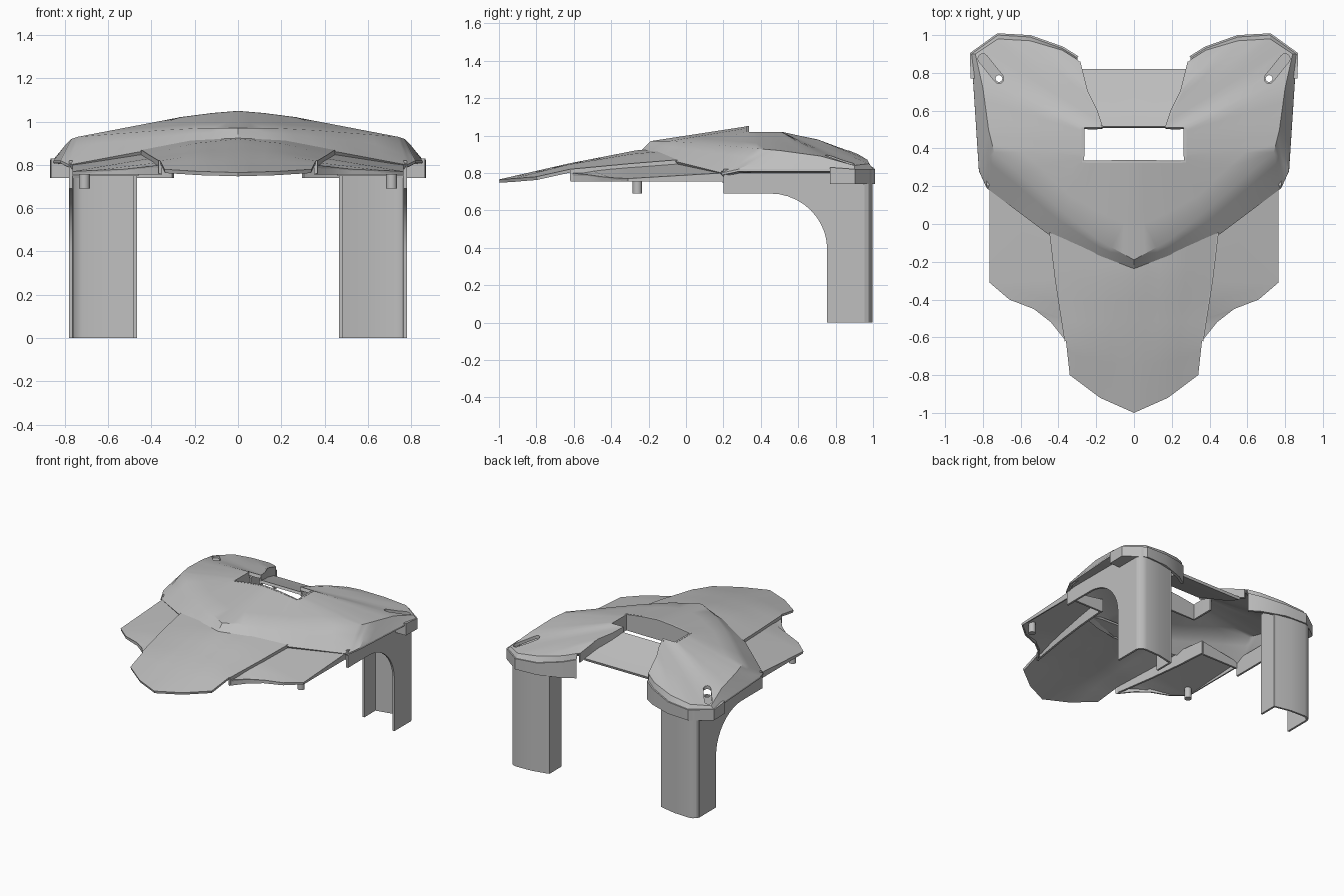
import bpy
import bmesh
from math import cos, sin, pi, atan2, radians
from mathutils import Vector

default_cube = bpy.data.objects.get("Cube")
if default_cube:
    bpy.data.objects.remove(default_cube, do_unlink=True)

grey = bpy.data.materials.new("plain grey plastic")
grey.use_nodes = True
colour = (.52, .52, .52, 1)
grey.diffuse_color = colour
grey.node_tree.nodes["Principled BSDF"].inputs["Base Color"].default_value = colour

parts = []
cutters = []


def finish(name, bm, thickness=None, offset=-1, cutter=False):
    """Turn a half-model bmesh into a mirrored object, thickened if it is a sheet."""
    mesh = bpy.data.meshes.new(name)
    bm.to_mesh(mesh)
    bm.free()
    obj = bpy.data.objects.new(name, mesh)
    bpy.context.collection.objects.link(obj)
    mesh.materials.append(grey)
    mirror = obj.modifiers.new("mirror", 'MIRROR')
    mirror.use_clip = True
    if thickness:
        solid = obj.modifiers.new("thickness", 'SOLIDIFY')
        solid.thickness = thickness
        solid.offset = offset
    obj.hide_render = cutter
    (cutters if cutter else parts).append(obj)
    return obj


def loft(name, rows, thickness=.025, cuts=0, offset=-1):
    """Skin matching rows of points and thicken the sheet downwards."""
    bm = bmesh.new()
    grid = [[bm.verts.new(point) for point in row] for row in rows]
    for upper, lower in zip(grid, grid[1:]):
        for i in range(len(upper) - 1):
            bm.faces.new((upper[i], upper[i + 1], lower[i + 1], lower[i]))
    bmesh.ops.remove_doubles(bm, verts=bm.verts, dist=.0005)
    if cuts:
        bmesh.ops.subdivide_edges(bm, edges=bm.edges, cuts=cuts, use_grid_fill=True)
    bmesh.ops.recalc_face_normals(bm, faces=bm.faces)
    bm.normal_update()
    if sum(face.normal.z * face.calc_area() for face in bm.faces) < 0:
        bmesh.ops.reverse_faces(bm, faces=bm.faces)
    return finish(name, bm, thickness, offset)


def curtain(name, points, floor, thickness=.015):
    """Hang a vertical wall from a line of points down to a floor height."""
    return loft(name, [points, [(x, y, floor) for x, y, z in points]],
                thickness, offset=0)


def prism(name, outline, axis, low, high, cutter=False):
    """Extrude a flat outline along x or z."""
    bm = bmesh.new()

    def place(a, b, c):
        return (c, a, b) if axis == 'x' else (a, b, c)

    face = bm.faces.new([bm.verts.new(place(a, b, low)) for a, b in outline])
    made = bmesh.ops.extrude_face_region(bm, geom=[face])
    move = Vector(place(0, 0, high - low))
    bmesh.ops.translate(bm, vec=move,
                        verts=[v for v in made["geom"] if isinstance(v, bmesh.types.BMVert)])
    bmesh.ops.recalc_face_normals(bm, faces=bm.faces)
    return finish(name, bm, cutter=cutter)


def capsule(start, end, radius, steps=8):
    """Outline of a round-ended slot; equal ends give a circle."""
    heading = atan2(end[1] - start[1], end[0] - start[0])
    outline = []
    for centre, turn in ((start, pi / 2), (end, -pi / 2)):
        for i in range(steps):
            angle = heading + turn + pi * i / (steps - (start != end))
            outline.append((centre[0] + radius * cos(angle), centre[1] + radius * sin(angle)))
    return outline


def cut(target, cutter):
    boolean = target.modifiers.new("cut", 'BOOLEAN')
    boolean.operation = 'DIFFERENCE'
    boolean.solver = 'EXACT'
    boolean.object = cutter


# Hood: window edge, crease and lower edge, from the front centre round to the rear
window_edge = [(0, .33, 1.05), (.12, .33, 1.04), (.27, .33, 1.02), (.27, .37, 1.02),
               (.27, .45, 1.02), (.27, .51, 1.02), (.17, .51, 1.02), (.2, .6, 1),
               (.25, .7, .98), (.27, .78, .95), (.29, .86, .92)]
crease = [(0, -.19, .97), (.18, -.09, .97), (.36, .05, .96), (.74, .38, .93),
          (.77, .5, .92), (.8, .72, .89), (.84, .9, .84), (.72, .98, .85),
          (.55, .97, .87), (.38, .92, .9), (.3, .87, .92)]
lower_edge = [(0, -.24, .92), (.2, -.18, .9), (.46, -.05, .86), (.78, .19, .8),
              (.82, .28, .82), (.84, .6, .82), (.86, .9, .82), (.72, 1, .82),
              (.55, .99, .83), (.38, .93, .86), (.3, .88, .88)]
hood = loft("hood", [window_edge, crease, lower_edge], cuts=2)

# Walls below the hood: window frame, recess sides, rear rim and closing ledge
curtain("window_frame", window_edge[:6], .9)
loft("recess_wall", [window_edge[6:], [(x, y, z - .07) for x, y, z in window_edge[6:]]],
     .012, offset=0)
curtain("rear_rim", [(.855, .77, .83)] + lower_edge[6:], .74, .02)
loft("hood_ledge", [lower_edge[3:7], [(.77, y, .81) for x, y, z in lower_edge[3:7]]], .012)
prism("corner_clip", [(.77, .77), (.85, .77), (.855, .9), (.77, .95)], 'z', .74, .82)

# Sunken panel behind the window
panel_side = [(.18, .515, .98), (.21, .6, .95), (.26, .7, .91), (.28, .82, .87)]
loft("rear_panel", [[(0, y, z) for x, y, z in panel_side], panel_side], .02)

# Nose: cross-sections from the tip back under the hood
nose_sections = [
    [(0, -1, .765), (.18, -.92, .77), (.34, -.8, .78)],
    [(0, -.63, .85), (.18, -.63, .845), (.36, -.62, .82)],
    [(0, -.27, .92), (.2, -.3, .9), (.41, -.3, .85)],
    [(0, -.1, .94), (.22, -.08, .92), (.44, -.05, .87)],
]
loft("nose", nose_sections, .018, cuts=2)
curtain("nose_rail", [section[-1] for section in nose_sections[1:]] + [(.46, .2, .86)], .76)

# Side wings with a curved front and a thin rim
wing_inner = [(.36, -.62, .8), (.37, -.56, .8), (.38, -.5, .81), (.39, -.42, .82),
              (.41, -.3, .83), (.46, .1, .86)]
wing_outer = [(.36, -.62, .8), (.44, -.52, .79), (.53, -.45, .78), (.66, -.4, .775),
              (.765, -.31, .77), (.765, .2, .8)]
loft("wing", [wing_inner, wing_outer], .015)
curtain("wing_rim", [(x - .005, y + .005, z - .003) for x, y, z in wing_outer], .755, .01)
curtain("wing_back_wall", [(.46, .2, .85), (.765, .2, .8)], .75)

# Side plate: one piece with the outer flange of the leg, joined by an arch
arch = [(.45 + .305 * sin(t * pi / 20), .39 + .3 * cos(t * pi / 20)) for t in range(11)]
prism("side_plate", [(.2, .82), (.2, .69)] + arch + [(.755, 0), (.955, 0), (.955, .82)],
      'x', .765, .78)

# Leg: rounded rear plate and inner flange
leg_back = [(.773, .95), (.765, .97), (.745, .985), (.72, .99), (.6, .985), (.48, .96)]
curtain("leg_back", [(x, y, .82) for x, y in leg_back], 0)
curtain("leg_inner_flange", [(.475, .965, .8), (.475, .82, .8)], 0)

# Screw slots sunk in the rear corners
slot_start, slot_end = (.715, .77), (.8, .875)
slot = prism("slot_cutter", capsule(slot_start, slot_end, .026), 'z', .825, 1.1, True)
hole = prism("hole_cutter", capsule(slot_start, slot_start, .018), 'z', .6, 1.1, True)
tray = prism("slot_tray", capsule(slot_start, slot_end, .032), 'z', .8, .83)
boss = prism("screw_boss", capsule(slot_start, slot_start, .032), 'z', .77, .81)
cut(hood, slot)
cut(tray, hole)
cut(boss, hole)

# Locating pegs under the wings
peg_centre = (.71, -.26)
prism("peg", capsule(peg_centre, peg_centre, .025), 'z', .69, .775)

# Bake the modifiers, then shade smooth with sharp edges kept
bpy.ops.object.select_all(action='DESELECT')
for obj in parts:
    obj.select_set(True)
bpy.context.view_layer.objects.active = parts[0]
bpy.ops.object.convert(target='MESH')
bpy.ops.object.shade_smooth_by_angle(angle=radians(30))
for obj in cutters:
    bpy.data.objects.remove(obj, do_unlink=True)
